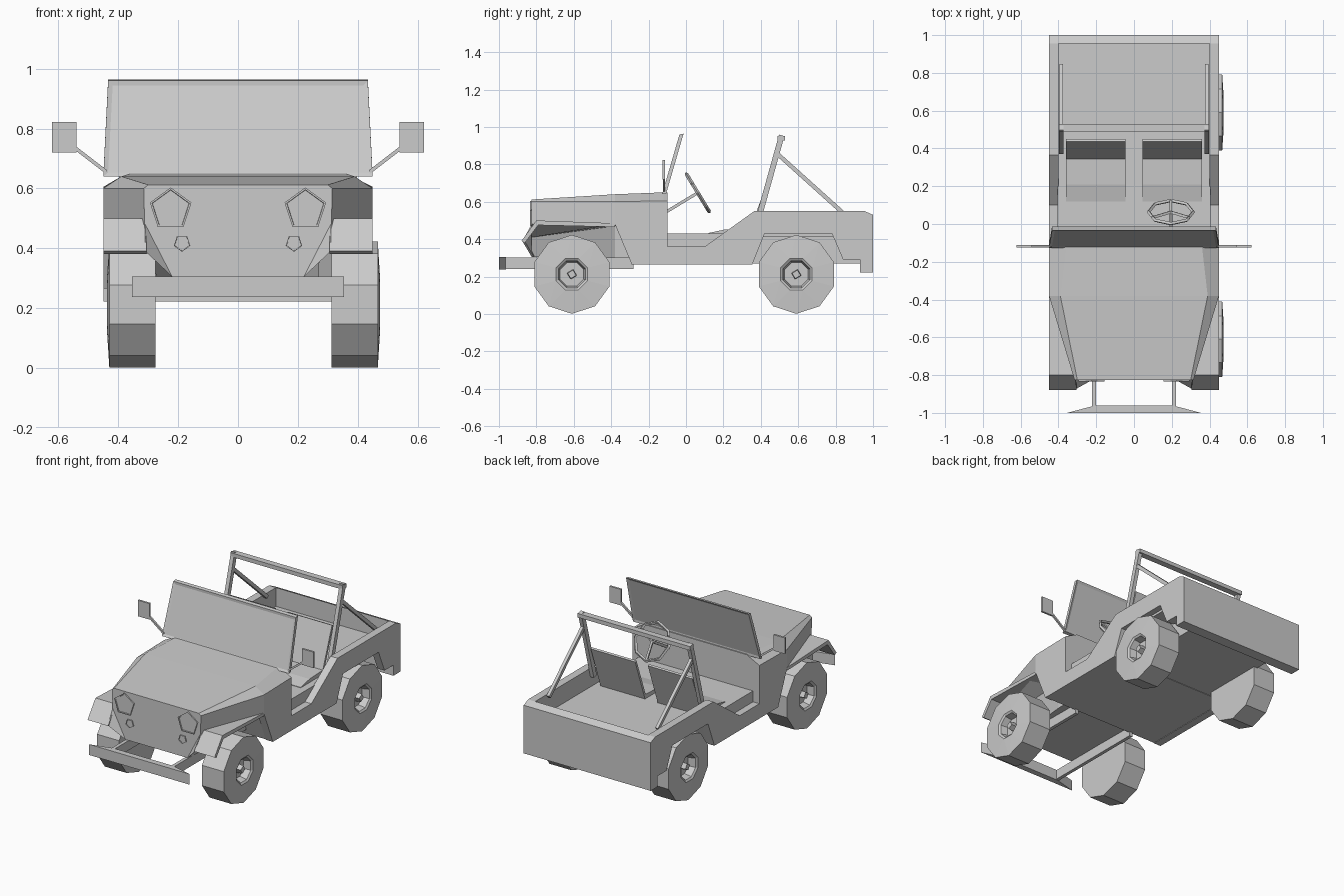
import bpy, bmesh, math
from mathutils import Vector

if "Cube" in bpy.data.objects:
    bpy.data.objects.remove(bpy.data.objects["Cube"])


def finish(name, bm):
    bmesh.ops.recalc_face_normals(bm, faces=bm.faces[:])
    me = bpy.data.meshes.new(name)
    bm.to_mesh(me)
    bm.free()
    ob = bpy.data.objects.new(name, me)
    bpy.context.collection.objects.link(ob)
    return ob


def loft_bm(rings):
    """Closed solid through rings holding equal numbers of points."""
    bm = bmesh.new()
    vs = [[bm.verts.new(p) for p in r] for r in rings]
    n = len(vs[0])
    for a, b in zip(vs, vs[1:]):
        for i in range(n):
            j = (i + 1) % n
            bm.faces.new((a[i], a[j], b[j], b[i]))
    bm.faces.new(vs[0])
    bm.faces.new(vs[-1])
    return bm


def loft(name, rings):
    return finish(name, loft_bm(rings))


def prism(name, prof, x0, x1):
    """Extrude a (y, z) profile along x."""
    return loft(name, [[(x, y, z) for y, z in prof] for x in (x0, x1)])


def box(name, x0, x1, y0, y1, z0, z1):
    return prism(name, [(y0, z0), (y1, z0), (y1, z1), (y0, z1)], x0, x1)


def bar(name, p, q, w, h=None):
    """Square bar from p to q, w wide across and h deep."""
    h = h or w
    p, q = Vector(p), Vector(q)
    d = (q - p).normalized()
    u = d.cross(Vector((1, 0, 0)) if abs(d.x) < .8 else Vector((0, 1, 0))).normalized()
    v = d.cross(u)
    corners = [u * a * h / 2 + v * b * w / 2 for a, b in ((-1, -1), (1, -1), (1, 1), (-1, 1))]
    return loft(name, [[c + o for o in corners] for c in (p, q)])


def mirrored(half):
    """Half outline (x, z) from bottom to top, completed across x = 0."""
    return half + [(-x, z) for x, z in reversed(half)]


# hood and front body, with the grille as its front face
sections = [
    (-.825, [(.22, .305), (.31, .41), (.312, .48), (.315, .60), (.30, .612)]),
    (-.38, [(.27, .30), (.275, .47), (.45, .48), (.45, .60), (.39, .64)]),
    (-.12, [(.27, .30), (.275, .47), (.45, .48), (.45, .605), (.36, .65)]),
    (-.10, [(.27, .30), (.275, .47), (.45, .48), (.45, .605), (.36, .65)])]
loft("hood", [[(x, y, z) for x, z in mirrored(h)] for y, h in sections])
box("firewall", -.44, .44, -.125, -.10, .30, .60)

# tub: floor, wheel wells, tailgate
prism("floor", [(-.37, .475), (-.29, .268), (.355, .268), (.42, .43), (.10, .43),
                (-.10, .43), (-.12, .475)], -.405, .405)
box("bed_floor", -.41, .41, .35, .97, .415, .43)
box("underbody", -.30, .30, .30, .97, .27, .425)
box("rear_underbody", -.41, .41, .85, .97, .29, .425)
prism("tailgate", [(.955, .29), (1, .29), (1, .53), (.955, .55)], -.45, .45)
box("rear_bumper", -.45, .45, .93, 1, .222, .29)

side = [(-.38, .48), (-.29, .265), (.355, .265), (.42, .43), (.78, .43), (.84, .29),
        (1, .29), (1, .53), (.955, .55), (.365, .55), (.10, .36), (-.10, .36),
        (-.10, .603), (-.38, .60)]
fender = [(-.88, .39), (-.80, .50), (-.38, .485), (-.38, .465), (-.79, .475), (-.862, .38)]
for s in (-1, 1):
    prism("side_panel", side, s * .40, s * .45)
    prism("fender", fender, s * .305, s * .45)
    # web joining grille and fender tip
    loft("fender_web", [[(s * x, y + d, z) for x, y, z in
                         ((.22, -.825, .305), (.31, -.825, .48), (.31, -.875, .39))]
                        for d in (0, .012)])

    # headlights and marker lamps
    for name, cx, cz, r, a0, y in (("headlight", .225, .53, .073, 90, -.833),
                                   ("marker_lamp", .187, .417, .029, -90, -.832)):
        def pent(k, yy):
            return [(s * cx + k * math.cos(math.radians(a0 + 72 * i)), yy,
                     cz + k * math.sin(math.radians(a0 + 72 * i))) for i in range(5)]
        loft(name, [pent(r, -.81), pent(r, y), pent(r * .9, y), pent(r * .88, y + .004)])

    # mirrors
    box("mirror", s * .54, s * .622, -.125, -.112, .72, .822)
    bar("mirror_arm", (s * .44, -.118, .655), (s * .548, -.118, .738), .012)

    # frame rails
    box("frame_rail", s * .20, s * .222, -.97, -.28, .24, .302)

    # roll bar legs and braces
    bar("roll_bar_leg", (s * .385, .385, .50), (s * .385, .512, .955), .025, .03)
    bar("roll_bar_brace", (s * .385, .49, .855), (s * .385, .84, .54), .02, .022)

    # seats
    a, b = s * .045, s * .36
    prism("seat_cushion", [(.12, .42), (.12, .433), (.21, .452), (.345, .458), (.345, .42)], a, b)
    prism("seat_back", [(.33, .42), (.437, .71), (.45, .705), (.345, .415)], a, b)

bar("roll_bar_top", (-.398, .51, .94), (.398, .51, .94), .04, .025)

# front bumper
loft("front_bumper", [[(-.355, -1, z), (.355, -1, z), (.21, -.962, z), (-.21, -.962, z)]
                      for z in (.237, .305)])

# windshield with recessed pane
bm = loft_bm([[(-w, y, z), (w, y, z), (w, y + .022, z + .004), (-w, y + .022, z + .004)]
              for w, y, z in ((.45, -.128, .64), (.434, -.035, .96))])
bmesh.ops.recalc_face_normals(bm, faces=bm.faces[:])
bm.normal_update()
panes = [f for f in bm.faces if f.calc_area() > .2]
bmesh.ops.inset_individual(bm, faces=panes, thickness=.022, depth=-.005)
finish("windshield", bm)

# steering wheel
hub = Vector((.195, .063, .648))
axis = Vector((0, .165, .1)).normalized()
up = Vector((0, -axis.z, axis.y))
bpy.ops.mesh.primitive_torus_add(major_segments=8, minor_segments=4, major_radius=.118,
                                 minor_radius=.01, location=hub,
                                 rotation=(-math.acos(axis.z), 0, 0))
bpy.context.object.name = "steering_wheel"
bar("steering_column", (.195, -.11, .543), hub, .016)
for ang in (90, 210, 330):
    t = math.radians(ang)
    tip = hub + .115 * (Vector((1, 0, 0)) * math.cos(t) - up * math.sin(t))
    bar("steering_spoke", hub, tip, .014, .01)


# wheels: ten-sided tyre, eight-sided recessed rim, square hub
def wheel(cx, cy, s):
    bm = bmesh.new()

    def ring(n, r, x, ph):
        vs = [bm.verts.new((cx + s * x, cy + r * math.sin(ph + math.tau * i / n),
                            .212 + r * math.cos(ph + math.tau * i / n))) for i in range(n)]
        return vs, [bm.edges.new((vs[i], vs[(i + 1) % n])) for i in range(n)]

    e = math.pi / 8
    rings = [ring(10, .211, 0, 0), ring(10, .211, .155, 0), ring(8, .091, .163, e),
             ring(8, .078, .155, e), ring(8, .068, .11, e)]
    bm.faces.new(rings[0][0])
    bm.faces.new(rings[-1][0])
    for a, b in zip(rings, rings[1:]):
        bmesh.ops.bridge_loops(bm, edges=a[1] + b[1])
    caps = [ring(4, .028, .105, .25), ring(4, .024, .15, .25)]
    bmesh.ops.bridge_loops(bm, edges=caps[0][1] + caps[1][1])
    bm.faces.new(caps[0][0])
    bm.faces.new(caps[1][0])
    finish("wheel", bm)


for cy in (-.61, .59):
    wheel(.312, cy, 1)
    wheel(-.275, cy, -1)
